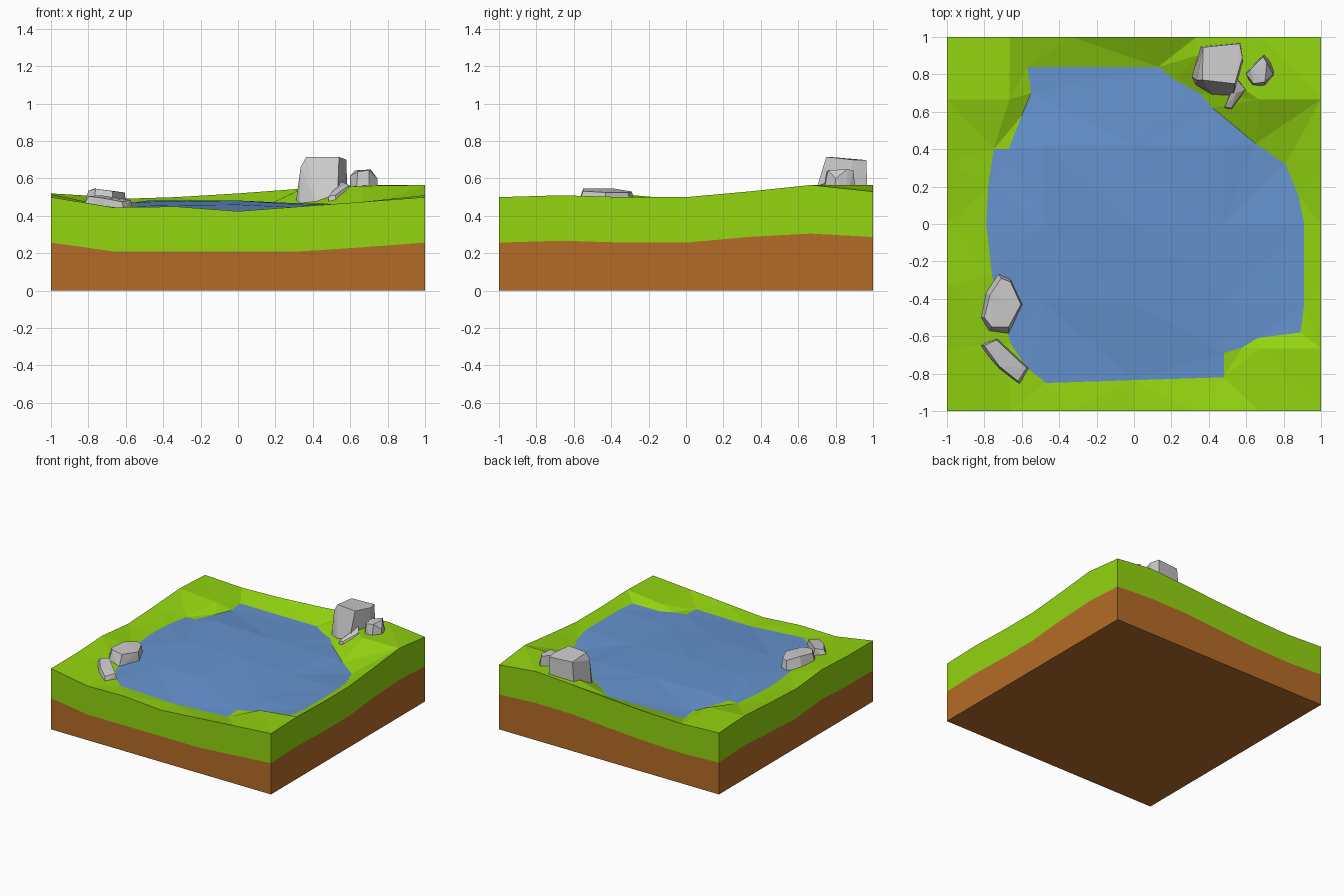
import bpy, bmesh
from mathutils import Vector
from mathutils.geometry import delaunay_2d_cdt

if "Cube" in bpy.data.objects:
    bpy.data.objects.remove(bpy.data.objects["Cube"])


def material(name, color):
    m = bpy.data.materials.new(name)
    m.diffuse_color = (*color, 1)
    m.use_nodes = True
    m.node_tree.nodes["Principled BSDF"].inputs["Base Color"].default_value = m.diffuse_color
    return m


GRASS = material("grass_green", (0.29, 0.66, 0.005))
DIRT = material("dirt_brown", (0.46, 0.15, 0.02))
WATER = material("water_blue", (0.13, 0.29, 0.62))


def make(name, bm, mat=None):
    bmesh.ops.remove_doubles(bm, verts=bm.verts, dist=1e-5)
    bmesh.ops.delete(bm, geom=[v for v in bm.verts if not v.link_faces], context='VERTS')
    me = bpy.data.meshes.new(name)
    bm.to_mesh(me)
    bm.free()
    if mat:
        me.materials.append(mat)
    bpy.context.collection.objects.link(bpy.data.objects.new(name, me))


# Rim of the tile, counter-clockwise from the front left corner
STEPS = [-1 + i / 3 for i in range(6)]
front = [.50, .445, .45, .425, .45, .475]
right = [.50, .51, .50, .50, .53, .565]
back = [.53, .565, .545, .52, .50, .49]
left = [.505, .52, .50, .485, .515, .50]
rim = [(s, -1, z) for s, z in zip(STEPS, front)]
rim += [(1, s, z) for s, z in zip(STEPS, right)]
rim += [(-s, 1, z) for s, z in zip(STEPS, back)]
rim += [(-1, -s, z) for s, z in zip(STEPS, left)]

# Shoreline, clockwise from the back left
shore = [(-.57, .84, .447), (.13, .84, .445), (.22, .77, .45), (.35, .70, .455),
         (.42, .62, .455), (.65, .43, .445), (.81, .32, .437), (.88, .15, .45),
         (.91, 0, .46), (.91, -.43, .46), (.89, -.58, .46), (.66, -.61, .445),
         (.58, -.66, .44), (.48, -.69, .438), (.48, -.82, .43), (0, -.835, .415),
         (-.47, -.85, .44), (-.57, -.77, .445), (-.66, -.64, .445), (-.76, -.27, .46),
         (-.79, 0, .46), (-.78, .2, .46), (-.75, .40, .455), (-.67, .40, .455),
         (-.60, .58, .45), (-.55, .70, .448)]

# Raised ground points and gentle ripples
t = 2 / 3
inner = [(-t, t, .50), (t, t, .56), (t, -t, .475), (-t, -t, .447), (1/3, .9, .54)]
waves = [.455, .46, .45, .475, .482, .46, .482, .472, .465]
inner += [(.48 * (i % 3 - 1), .42 * (i // 3 - 1), z) for i, z in enumerate(waves)]


def in_pond(p):
    hit = False
    for a, b in zip(shore, shore[1:] + shore[:1]):
        if (a[1] > p.y) != (b[1] > p.y):
            if p.x < a[0] + (p.y - a[1]) * (b[0] - a[0]) / (b[1] - a[1]):
                hit = not hit
    return hit


# Triangulate once, then split into ground and water
pts = rim + shore + inner
r, n = len(rim), len(shore)
edges = [(i, (i + 1) % r) for i in range(r)]
edges += [(r + i, r + (i + 1) % n) for i in range(n)]
co, _, faces, origin, _, _ = delaunay_2d_cdt(
    [Vector(p[:2]) for p in pts], edges, [], 0, 1e-5)
ground, pond, soil = bmesh.new(), bmesh.new(), bmesh.new()


def add_face(bm, corners):
    bm.faces.new([bm.verts.new(c) for c in corners])


for f in faces:
    tri = [Vector((co[i].x, co[i].y, pts[origin[i][0]][2])) for i in f]
    if (tri[1] - tri[0]).cross(tri[2] - tri[0]).z < 0:
        tri.reverse()
    add_face(pond if in_pond(sum(tri, Vector()) / 3) else ground, tri)

# Side bands of turf and soil, and the flat underside
for a, b in zip(rim, rim[1:] + rim[:1]):
    am, bmid = [(p[0], p[1], min(.305, max(.21, p[2] - .243))) for p in (a, b)]
    add_face(ground, [am, bmid, b, a])
    add_face(soil, [(a[0], a[1], 0), (b[0], b[1], 0), bmid, am])
add_face(soil, [(p[0], p[1], 0) for p in reversed(rim)])
make("grass", ground, GRASS)
make("pond_water", pond, WATER)
make("soil_base", soil, DIRT)


# Faceted rocks: hull of a ground outline and a smaller tilted top
def rock(name, base, base_z, top):
    bm = bmesh.new()
    for p in [(x, y, base_z) for x, y in base] + top:
        bm.verts.new(p)
    bmesh.ops.convex_hull(bm, input=bm.verts)
    bmesh.ops.dissolve_limit(bm, angle_limit=.06, verts=bm.verts, edges=bm.edges)
    bmesh.ops.recalc_face_normals(bm, faces=bm.faces)
    make(name, bm)


rock("large_rock", [(.305, .79), (.35, .95), (.57, .97), (.585, .86), (.53, .665), (.43, .68), (.33, .74)], .44,
     [(.335, .77, .66), (.365, .77, .715), (.37, .945, .70), (.565, .965, .697), (.58, .89, .70), (.54, .75, .715)])
rock("small_rock", [(.595, .81), (.64, .86), (.70, .91), (.745, .86), (.75, .79), (.70, .73), (.63, .74)], .50,
     [(.60, .80, .615), (.625, .83, .643), (.69, .895, .645), (.71, .86, .648), (.70, .76, .645),
      (.64, .75, .635), (.745, .80, .60)])
rock("slab_rock", [(.48, .62), (.53, .605), (.595, .69), (.59, .74), (.55, .78), (.53, .72)], .44,
     [(.485, .625, .505), (.52, .62, .51), (.55, .70, .56), (.595, .72, .565), (.55, .775, .585)])
rock("shore_rock", [(-.83, -.50), (-.80, -.36), (-.73, -.26), (-.66, -.29), (-.595, -.43), (-.67, -.59), (-.78, -.58)], .43,
     [(-.80, -.50, .535), (-.77, -.38, .545), (-.71, -.29, .53), (-.66, -.31, .525), (-.605, -.43, .525),
      (-.67, -.55, .532), (-.76, -.55, .545)])
rock("flat_rock", [(-.84, -.65), (-.73, -.61), (-.56, -.77), (-.61, -.86), (-.72, -.78)], .43,
     [(-.80, -.65, .505), (-.735, -.62, .51), (-.575, -.77, .485), (-.62, -.84, .475), (-.72, -.76, .495)])
